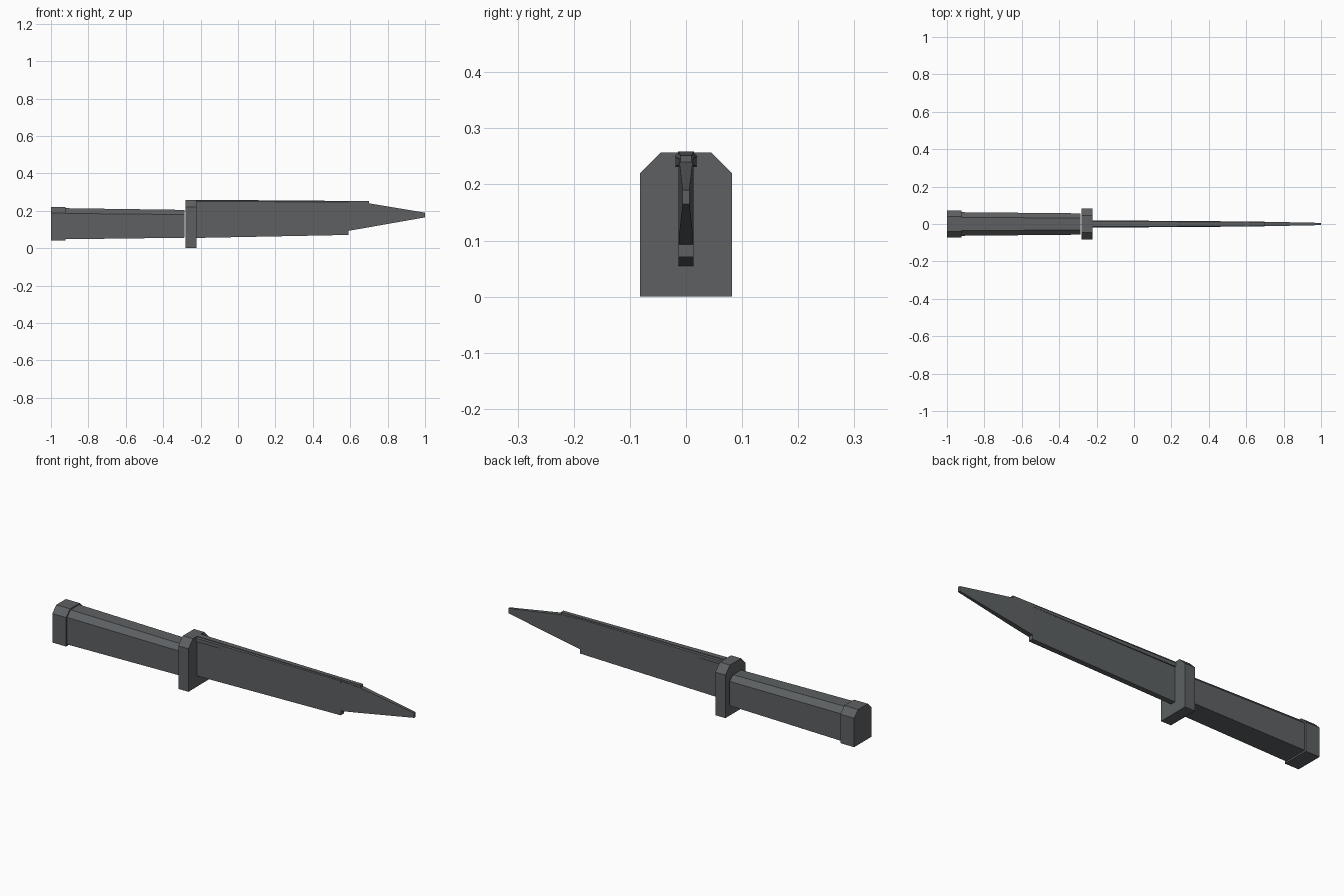
import bpy
import bmesh

if "Cube" in bpy.data.objects:
    bpy.data.objects.remove(bpy.data.objects["Cube"], do_unlink=True)

steel = bpy.data.materials.new("dark_grey")
steel.use_nodes = True
colour = (0.11, 0.118, 0.123, 1)
steel.diffuse_color = colour
steel.node_tree.nodes["Principled BSDF"].inputs["Base Color"].default_value = colour


def loft(name, sections):
    """Skin along x; each section is (x, half width, bottom, top, chamfer)."""
    bm = bmesh.new()
    rings = []
    for x, w, low, high, c in sections:
        right = [(w, low), (w, high - c), (w - c, high)] if c else [(w, low), (w, high)]
        outline = right + [(-y, z) for y, z in reversed(right)]
        rings.append([bm.verts.new((x, y, z)) for y, z in outline])
    count = len(rings[0])
    for a, b in zip(rings, rings[1:]):
        for i in range(count):
            j = (i + 1) % count
            bm.faces.new((a[i], a[j], b[j], b[i]))
    bm.faces.new(rings[0])
    bm.faces.new(rings[-1])
    bmesh.ops.recalc_face_normals(bm, faces=bm.faces)
    mesh = bpy.data.meshes.new(name)
    bm.to_mesh(mesh)
    bm.free()
    mesh.materials.append(steel)
    obj = bpy.data.objects.new(name, mesh)
    bpy.context.collection.objects.link(obj)
    return obj


# Handle: pommel, tapered grip and cross guard
loft("pommel", [(-1, 0.071, 0.04, 0.22, 0.032), (-0.922, 0.071, 0.04, 0.22, 0.032)])
loft("grip", [(-0.922, 0.063, 0.048, 0.214, 0.028), (-0.287, 0.057, 0.056, 0.205, 0.025)])
loft("guard", [(-0.28, 0.082, 0, 0.257, 0.037), (-0.223, 0.082, 0, 0.257, 0.037)])

# Blade: broad body, stepped point and raised spine
loft("blade_body", [(-0.223, 0.0135, 0.055, 0.248, 0), (0.59, 0.013, 0.071, 0.246, 0)])
loft("blade_point", [(0.59, 0.013, 0.093, 0.246, 0), (0.70, 0.012, 0.112, 0.24, 0),
                     (1, 0.006, 0.165, 0.19, 0)])
loft("spine", [(-0.223, 0.014, 0.24, 0.259, 0), (0.70, 0.010, 0.236, 0.252, 0)])

# Tapered shoulder along both sides of the spine
loft("spine_shoulder", [(-0.223, 0.0195, 0.231, 0.255, 0.005),
                        (0.59, 0.0138, 0.235, 0.251, 0.004)])
